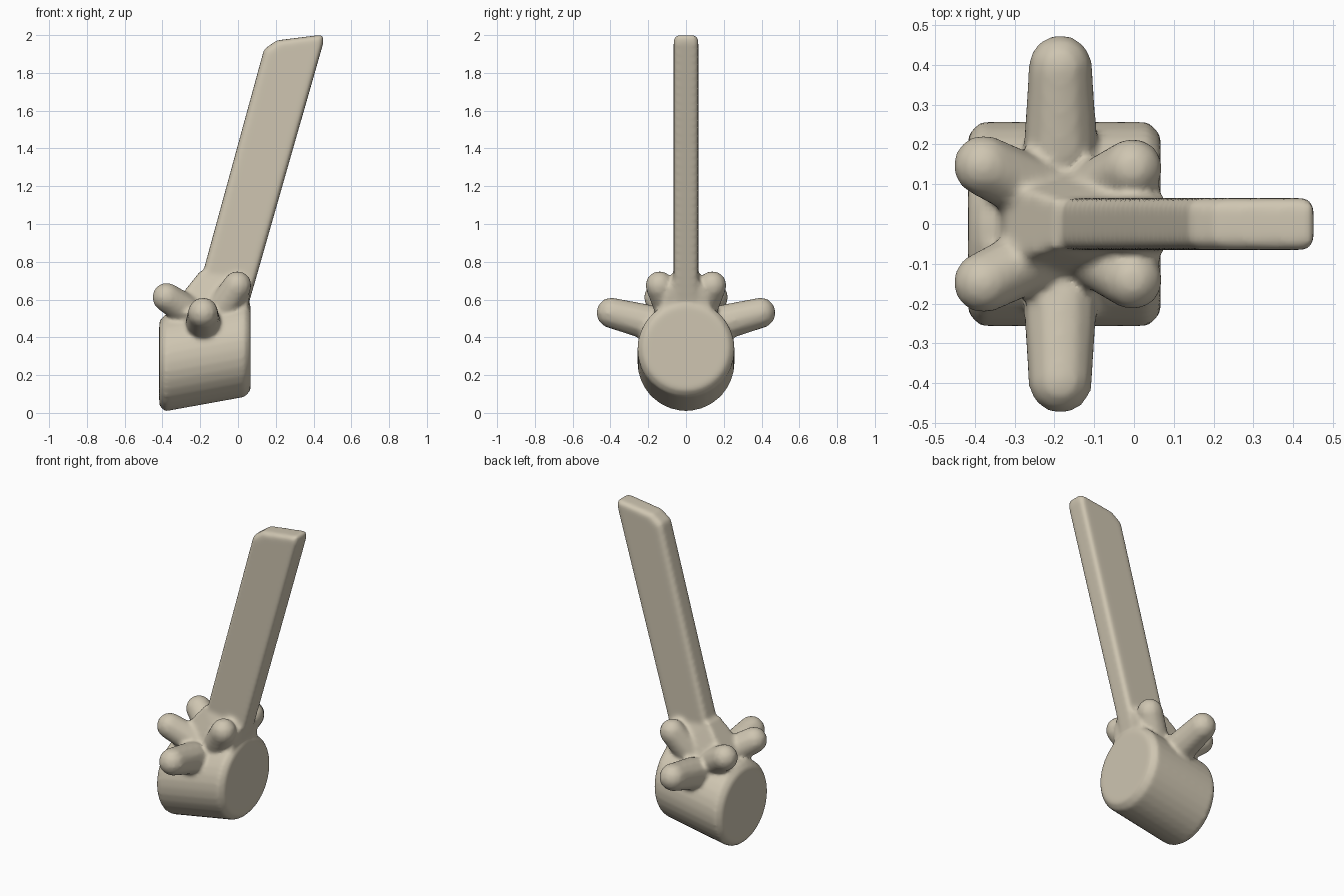
import bpy, bmesh, math
from mathutils import Vector

if "Cube" in bpy.data.objects:
    bpy.data.objects.remove(bpy.data.objects["Cube"])

# One clay colour for the whole sculpt
clay = bpy.data.materials.new("pale clay")
clay.diffuse_color = (0.62, 0.56, 0.44, 1)
clay.use_nodes = True
clay.node_tree.nodes["Principled BSDF"].inputs["Base Color"].default_value = clay.diffuse_color

bm = bmesh.new()


def hull(points):
    """Closed convex solid around a set of points."""
    verts = [bm.verts.new(p) for p in points]
    res = bmesh.ops.convex_hull(bm, input=verts)
    junk = {v for v in res["geom_interior"] + res["geom_unused"]
            if isinstance(v, bmesh.types.BMVert)}
    bmesh.ops.delete(bm, geom=list(junk), context='VERTS')


def ball(c, r, n=12):
    pts = [Vector(c) + Vector((0, 0, s * r)) for s in (-1, 1)]
    for i in range(1, n // 2):
        p = math.pi * i / (n // 2)
        for j in range(n):
            a = math.tau * (j + 0.13 * i) / n
            pts.append(Vector(c) + r * Vector((math.sin(p) * math.cos(a),
                                               math.sin(p) * math.sin(a), math.cos(p))))
    return pts


def peg(a, b, ra, rb):
    """Rounded peg, mirrored front and back."""
    for s in (-1, 1):
        hull(ball((a[0], s * a[1], a[2]), ra) + ball((b[0], s * b[1], b[2]), rb))


# Barrel head: sheared cylinder along x with softened rims
rings = [(-0.417, 0.262, 0.225), (-0.385, 0.265, 0.257),
         (0.035, 0.341, 0.257), (0.067, 0.345, 0.225)]
hull([(x, r * math.cos(math.tau * k / 32), z + r * math.sin(math.tau * k / 32))
      for x, z, r in rings for k in range(32)])

# Mound joining head and handle
hull([(x, s * y, z) for s in (-1, 1) for x, y, z in
      [(-0.36, 0.15, 0.46), (0.04, 0.16, 0.50), (-0.32, 0.09, 0.60),
       (0.05, 0.10, 0.63), (-0.20, 0.06, 0.75), (0.08, 0.06, 0.72)]])

# Leaning paddle handle with bevelled long edges
outline = [(-0.245, 0.52), (-0.17, 0.80), (0.138, 1.925), (0.205, 1.972),
           (0.452, 2.003), (0.452, 1.96), (0.065, 0.62), (0.04, 0.52)]
cx = sum(p[0] for p in outline) / len(outline)
pts = []
for s in (-1, 1):
    for x, z in outline:
        side = 1 if x > -0.265 + 0.27 * (z - 0.5) + 0.13 else -1
        pts.append((x, s * 0.045, z))
        pts.append((x - side * 0.018, s * 0.065, z - (0.018 if z > 1.9 else 0)))
hull(pts)

# Side pegs and four upper knobs
peg((-0.185, 0.20, 0.48), (-0.185, 0.395, 0.53), 0.095, 0.082)
peg((-0.24, 0.08, 0.52), (-0.378, 0.147, 0.612), 0.085, 0.078)
peg((-0.09, 0.08, 0.54), (-0.003, 0.14, 0.675), 0.085, 0.077)

bmesh.ops.recalc_face_normals(bm, faces=bm.faces)
mesh = bpy.data.meshes.new("pegged_mallet")
bm.to_mesh(mesh)
bm.free()
mesh.materials.append(clay)
mallet = bpy.data.objects.new("pegged_mallet", mesh)
bpy.context.collection.objects.link(mallet)

# Fuse the parts into one softly blended skin
fuse = mallet.modifiers.new("fuse", 'REMESH')
fuse.mode = 'VOXEL'
fuse.voxel_size = 0.012
fuse.use_smooth_shade = True
soft = mallet.modifiers.new("soften", 'SMOOTH')
soft.factor = 0.5
soft.iterations = 8
